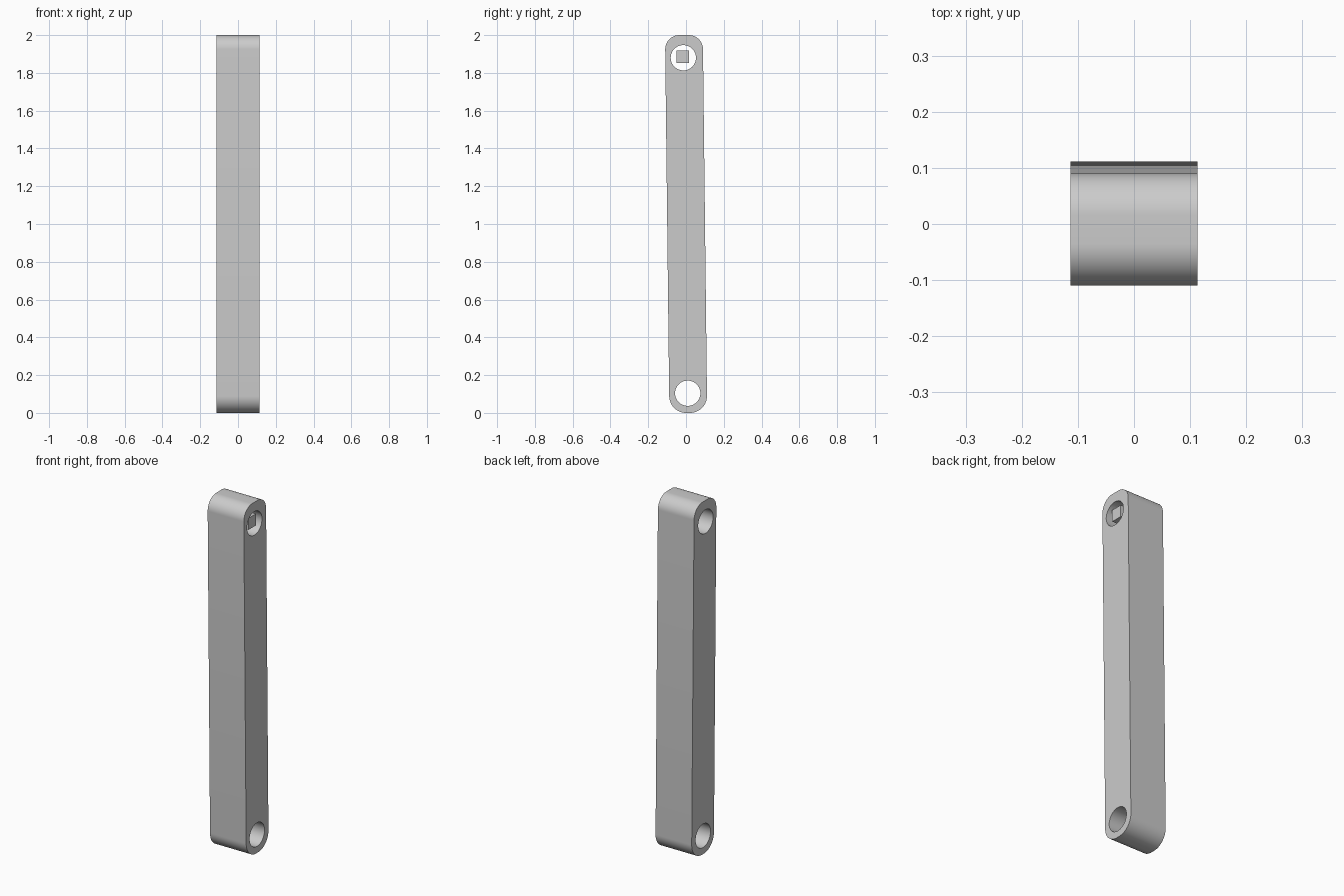
import bpy
import math

if "Cube" in bpy.data.objects:
    bpy.data.objects.remove(bpy.data.objects["Cube"])

HALF_X = 0.1135     # half thickness of the bar
HALF_W = 0.1        # half width of the bar
TOP_Y, BOTTOM_Y = -0.01, 0.011
TOP_HOLE = (-0.014, 1.88)
BOTTOM_HOLE = (0.009, 0.104)
HOLE_R = 0.067

# Single grey finish
grey = bpy.data.materials.new("light grey")
grey.use_nodes = True
color = (0.6, 0.6, 0.6, 1)
grey.diffuse_color = color
grey.node_tree.nodes["Principled BSDF"].inputs["Base Color"].default_value = color


def arc(y, z, radius, start, end, steps=16):
    angles = [math.radians(start + (end - start) * i / steps) for i in range(steps + 1)]
    return [(y + radius * math.cos(a), z + radius * math.sin(a)) for a in angles]


def add_prism(name, profile, x0, x1):
    """Extrude a closed (y, z) outline along x."""
    n = len(profile)
    verts = [(x, y, z) for x in (x0, x1) for y, z in profile]
    faces = [tuple(reversed(range(n))), tuple(range(n, 2 * n))]
    faces += [(i, (i + 1) % n, n + (i + 1) % n, n + i) for i in range(n)]
    mesh = bpy.data.meshes.new(name)
    mesh.from_pydata(verts, [], faces)
    mesh.materials.append(grey)
    obj = bpy.data.objects.new(name, mesh)
    bpy.context.collection.objects.link(obj)
    return obj


# Slightly leaning bar with rounded ends
rt, rb = 0.075, 0.09
outline = (arc(TOP_Y + HALF_W - rt, 2 - rt, rt, 0, 90)
           + arc(TOP_Y - HALF_W + rt, 2 - rt, rt, 90, 180)
           + arc(BOTTOM_Y - HALF_W + rb, rb, rb, 180, 270)
           + arc(BOTTOM_Y + HALF_W - rb, rb, rb, 270, 360))
bar = add_prism("arm_bar", outline, -HALF_X, HALF_X)

# Bores through both ends
for name, (y, z) in (("top_bore", TOP_HOLE), ("bottom_bore", BOTTOM_HOLE)):
    cutter = add_prism(name + "_cutter", arc(y, z, HOLE_R, 0, 360, 48)[:-1], -0.2, 0.2)
    cutter.hide_render = True
    cutter.hide_set(True)
    cut = bar.modifiers.new(name, 'BOOLEAN')
    cut.operation = 'DIFFERENCE'
    cut.solver = 'EXACT'
    cut.object = cutter

# Bake the cuts, then remove the cutters
bpy.context.view_layer.objects.active = bar
bar.select_set(True)
for mod in list(bar.modifiers):
    cutter = mod.object
    bpy.ops.object.modifier_apply(modifier=mod.name)
    bpy.data.objects.remove(cutter)
bpy.ops.object.shade_smooth_by_angle(angle=math.radians(30))

# Small square peg inside the top bore
h = 0.033
py, pz = -0.016, 1.886
add_prism("square_peg", [(py + h, pz - h), (py + h, pz + h), (py - h, pz + h), (py - h, pz - h)],
          0.035, 0.101)
